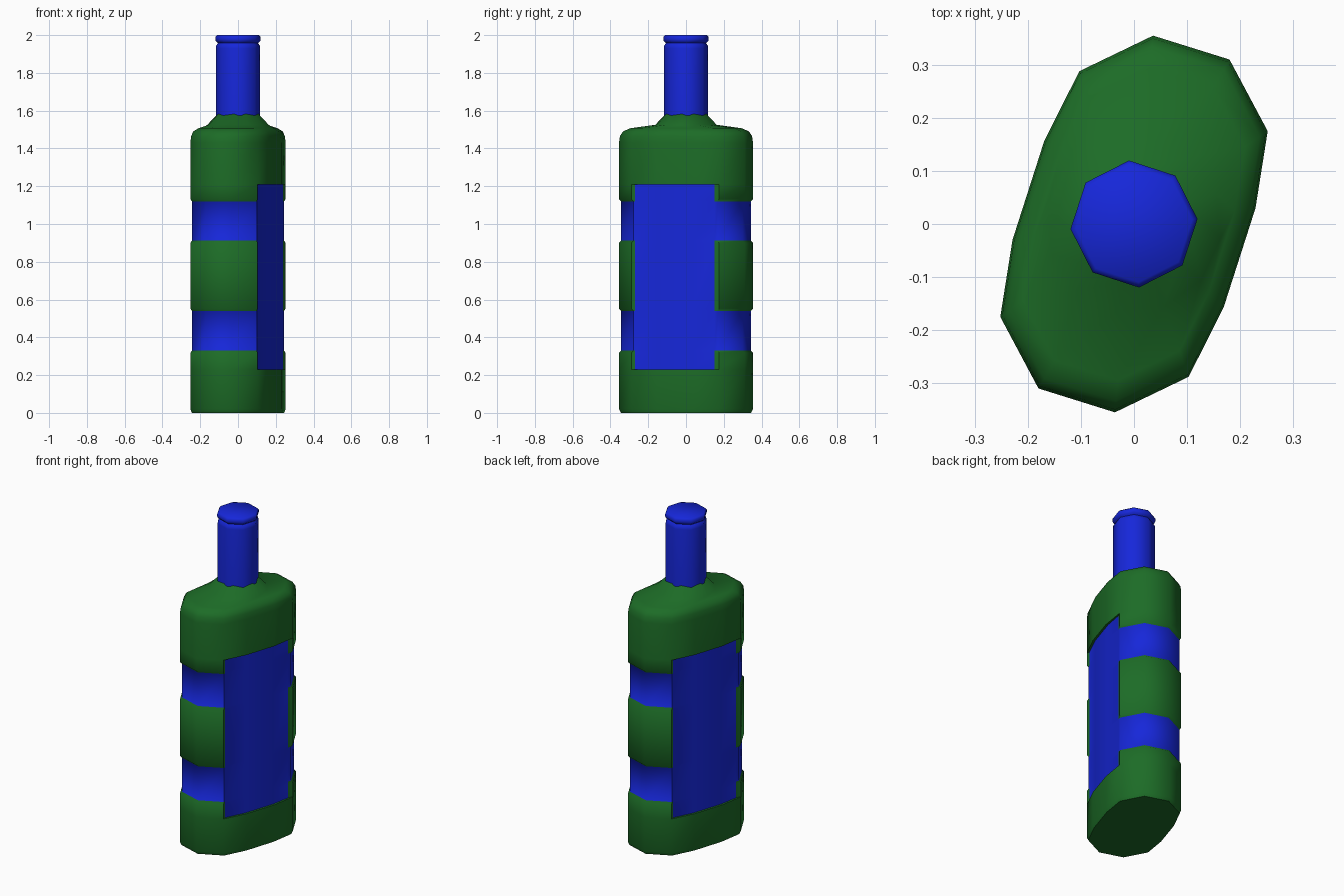
import bpy, bmesh, math

if "Cube" in bpy.data.objects:
    bpy.data.objects.remove(bpy.data.objects["Cube"])


def material(name, color):
    m = bpy.data.materials.new(name)
    m.diffuse_color = color
    m.use_nodes = True
    m.node_tree.nodes["Principled BSDF"].inputs["Base Color"].default_value = m.diffuse_color
    return m


green = material("green_glass", (0.012, 0.15, 0.02, 1))
blue = material("blue_label", (0.008, 0.02, 0.7, 1))


def loft(name, rings, mats, is_blue):
    bm = bmesh.new()
    vs = [[bm.verts.new(p) for p in ring] for ring in rings]
    n = len(vs[0])
    for r in range(len(vs) - 1):
        for c in range(n):
            d = (c + 1) % n
            f = bm.faces.new((vs[r][c], vs[r][d], vs[r + 1][d], vs[r + 1][c]))
            f.material_index = int(is_blue(r, c, d))
    bm.faces.new(vs[0][::-1])
    bm.faces.new(vs[-1])
    bmesh.ops.remove_doubles(bm, verts=bm.verts, dist=1e-5)
    bmesh.ops.recalc_face_normals(bm, faces=bm.faces)
    me = bpy.data.meshes.new(name)
    bm.to_mesh(me)
    bm.free()
    for m in mats:
        me.materials.append(m)
    ob = bpy.data.objects.new(name, me)
    bpy.context.collection.objects.link(ob)
    bpy.ops.object.select_all(action='DESELECT')
    ob.select_set(True)
    bpy.context.view_layer.objects.active = ob
    bpy.ops.object.shade_smooth_by_angle(angle=math.radians(50))
    return ob


# Half outline: (outer point, label point or None, step on the collar circle)
half = [((0.103, -0.288), None, 0), ((0.103, -0.288), (0.100, -0.270), 0),
        ((0.169, -0.157), (0.157, -0.153), 1), ((0.229, 0.030), (0.217, 0.033), 2),
        ((0.252, 0.175), (0.238, 0.150), 3), ((0.252, 0.175), None, 3),
        ((0.180, 0.310), None, 4), ((0.036, 0.355), None, 5)]
neg = lambda p: p and (-p[0], -p[1])
cols = half + [(neg(o), neg(l), k + 6) for o, l, k in half]

# Body rows: (z, scale, in band, in label)
rows = [(0, .97, 0, 0), (.02, 1, 0, 0), (.23, 1, 0, 0), (.23, 1, 0, 1),
        (.318, 1, 0, 1), (.33, 1, 1, 1), (.54, 1, 1, 1), (.552, 1, 0, 1),
        (.90, 1, 0, 1), (.912, 1, 1, 1), (1.12, 1, 1, 1), (1.132, 1, 0, 1),
        (1.21, 1, 0, 1), (1.21, 1, 0, 0), (1.43, 1, 0, 0), (1.465, .985, 0, 0),
        (1.49, .94, 0, 0), (1.507, .83, 0, 0)]


def inner(r, c):
    return r < len(rows) and bool(rows[r][3] if cols[c][1] else rows[r][2])


def point(r, c):
    z, s, _, _ = rows[r]
    o, l, _ = cols[c]
    if inner(r, c):
        o, s = (l, 1) if l else (o, .967)
    return (o[0] * s, o[1] * s, z)


rings = [[point(r, c) for c in range(len(cols))] for r in range(len(rows))]

# Conical collar rising to the neck
for radius, z in ((.165, 1.525), (.108, 1.585)):
    rings.append([(radius * math.cos(math.radians(30 * k - 70)),
                   radius * math.sin(math.radians(30 * k - 70)), z) for _, _, k in cols])

loft("bottle_body", rings, [green, blue],
     lambda r, c, d: all(inner(i, j) for i in (r, r + 1) for j in (c, d)))

# Eight-sided neck with rim
profile = [(.118, 1.575), (.118, 1.93), (.116, 1.945), (.106, 1.957), (.118, 1.967),
           (.120, 1.975), (.120, 1.99), (.110, 2.0)]
loft("bottle_neck",
     [[(r * math.cos(math.radians(45 * i + 4.5)), r * math.sin(math.radians(45 * i + 4.5)), z)
       for i in range(8)] for r, z in profile],
     [blue], lambda r, c, d: False)
